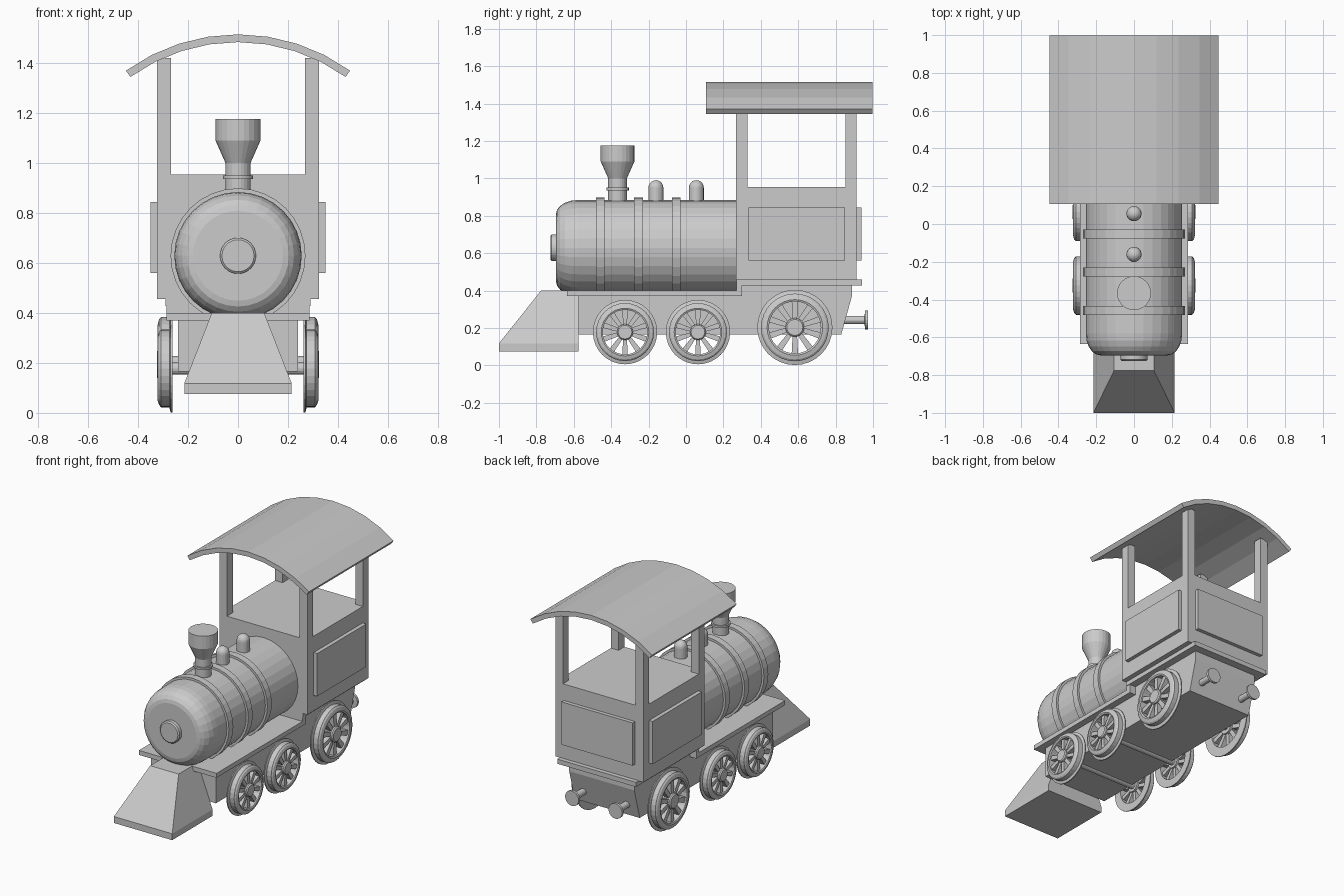
import bpy, bmesh, math
from mathutils import Vector, Matrix

if "Cube" in bpy.data.objects:
    bpy.data.objects.remove(bpy.data.objects["Cube"])


def finish(name, bm):
    bmesh.ops.remove_doubles(bm, verts=bm.verts, dist=1e-5)
    bmesh.ops.recalc_face_normals(bm, faces=bm.faces)
    me = bpy.data.meshes.new(name)
    bm.to_mesh(me)
    bm.free()
    ob = bpy.data.objects.new(name, me)
    bpy.context.collection.objects.link(ob)
    return ob


def box(name, x0, x1, y0, y1, z0, z1):
    bm = bmesh.new()
    size = Matrix.Diagonal((x1 - x0, y1 - y0, z1 - z0, 1))
    mid = Matrix.Translation(((x0 + x1) / 2, (y0 + y1) / 2, (z0 + z1) / 2))
    bmesh.ops.create_cube(bm, size=1, matrix=mid @ size)
    return finish(name, bm)


def loft(name, loops, closed_ends=True):
    bm = bmesh.new()
    rings = [[bm.verts.new(p) for p in loop] for loop in loops]
    n = len(rings[0])
    for a, b in zip(rings, rings[1:]):
        for i in range(n):
            bm.faces.new((a[i], a[(i + 1) % n], b[(i + 1) % n], b[i]))
    if closed_ends:
        bm.faces.new(rings[0])
        bm.faces.new(rings[-1])
    return finish(name, bm)


def lathe(name, profile, axis, centre, sides=32, ring=False):
    """Turn (radius, height) points around an axis through centre."""
    place = {'x': lambda u, v, h: (h, u, v),
             'y': lambda u, v, h: (u, h, v),
             'z': lambda u, v, h: (u, v, h)}[axis]
    c = Vector(centre)
    loops = []
    for r, h in profile + (profile[:1] if ring else []):
        loops.append([c + Vector(place(r * math.cos(t), r * math.sin(t), h))
                      for t in (2 * math.pi * i / sides for i in range(sides))])
    return loft(name, loops, not ring)


# Chassis, side profile in (y, z)
side = [(-.575, .165), (.83, .165), (.887, .37), (.887, .43), (.30, .43), (.30, .37), (-.575, .37)]
loft("chassis", [[(x, y, z) for y, z in side] for x in (-.24, .24)])
box("footplate", -.286, .286, -.635, .30, .37, .40)
box("cab_floor", -.29, .29, .27, .941, .427, .458)
box("footplate_riser", -.286, .286, .27, .30, .40, .43)

# Front plough
def rect(w, y0, z):
    return [(-w, y0, z), (w, y0, z), (w, -.575, z), (-w, -.575, z)]

loft("plough", [rect(.215, -1, .075), rect(.215, -1, .118), rect(.105, -.775, .40)])

# Boiler with rounded nose
ZB = .629
nose = [(.18 + .075 * math.sin(a), -.58 - .115 * math.cos(a))
        for a in (math.radians(18 * i) for i in range(6))]
lathe("boiler", nose + [(.255, .28)], 'y', (0, 0, ZB))
for i, y in enumerate((-.458, -.254, -.053)):
    lathe(f"boiler_band_{i + 1}",
          [(.25, y - .023), (.27, y - .023), (.27, y + .023), (.25, y + .023)],
          'y', (0, 0, ZB), ring=True)
lathe("boiler_door_knob", [(.064, -.725), (.072, -.718), (.072, -.69)], 'y', (0, 0, ZB))

# Chimney and domes
lathe("chimney", [(.05, .84), (.05, 1.0), (.09, 1.09), (.09, 1.176)], 'z', (0, -.366, 0), 24)
lathe("chimney_ring", [(.045, .936), (.06, .936), (.06, .95), (.045, .95)],
      'z', (0, -.366, 0), 24, True)
cap = [(.04 * math.cos(a), .95 + .04 * math.sin(a))
       for a in (math.radians(18 * i) for i in range(6))]
for i, y in enumerate((-.161, .055)):
    lathe(f"dome_{i + 1}", [(.04, .84)] + cap[:-1] + [(.002, .99)], 'z', (0, y, 0), 20)

# Cab body, panels and pillars
box("cab_body", -.324, .324, .267, .912, .456, .954)
box("back_panel", -.262, .262, .90, .937, .56, .845)
for s, tag in ((-1, "left"), (1, "right")):
    xs = sorted((s * .31, s * .35))
    box(f"{tag}_panel", *xs, .333, .85, .56, .845)
    xs = sorted((s * .268, s * .324))
    box(f"{tag}_front_pillar", *xs, .267, .328, .954, 1.42)
    box(f"{tag}_back_pillar", *xs, .852, .912, .954, 1.42)

# Curved roof
R, ZC, HALF, N = .765, .75, math.radians(35.9), 8
angles = [-HALF + 2 * HALF * i / N for i in range(N + 1)]
loft("roof", [[(r * math.sin(a), y, ZC + r * math.cos(a))
               for r, y in ((R, .107), (R, .998), (R - .031, .998), (R - .031, .107))]
              for a in angles])


# Spoked wheels with flanges
def wheel(name, s, y, z, R, spokes=10):
    rim_in = R * .69
    rim = [(rim_in, .263), (R, .263), (R, .270), (R * .90, .275), (R * .90, .308),
           (R * .85, .316), (R * .74, .322), (rim_in, .318)]
    lathe(name + "_rim", [(r, s * x) for r, x in rim], 'x', (0, y, z), 32, True)
    hub = R * .25
    lathe(name + "_hub", [(hub, s * .262), (hub, s * .318), (hub * .85, s * .325)],
          'x', (0, y, z), 20)
    bm = bmesh.new()
    for i in range(spokes):
        t = 2 * math.pi * (i + .5) / spokes
        d, p = Vector((0, math.cos(t), math.sin(t))), Vector((0, -math.sin(t), math.cos(t)))
        ends = []
        for r, w in ((hub * .9, R * .06), (rim_in * 1.02, R * .085)):
            ends.append([bm.verts.new(Vector((s * x, y, z)) + d * r + p * w * k)
                         for x, k in ((.275, -1), (.275, 1), (.308, 1), (.308, -1))])
        for j in range(4):
            k = (j + 1) % 4
            bm.faces.new((ends[0][j], ends[0][k], ends[1][k], ends[1][j]))
        bm.faces.new(ends[0])
        bm.faces.new(ends[1])
    finish(name + "_spokes", bm)


for tag, y, R in (("front", -.326, .172), ("middle", .064, .172), ("rear", .582, .201)):
    z = .203 if tag == "rear" else .178
    for s, hand in ((-1, "left"), (1, "right")):
        wheel(f"{tag}_{hand}_wheel", s, y, z, R)
    lathe(f"{tag}_axle", [(.025, -.27), (.025, .27)], 'x', (0, y, z), 16)

# Rear buffers
for s, hand in ((-1, "left"), (1, "right")):
    lathe(f"{hand}_buffer", [(.022, .82), (.022, .955), (.05, .957), (.05, .973)],
          'y', (s * .16, 0, .243), 20)
